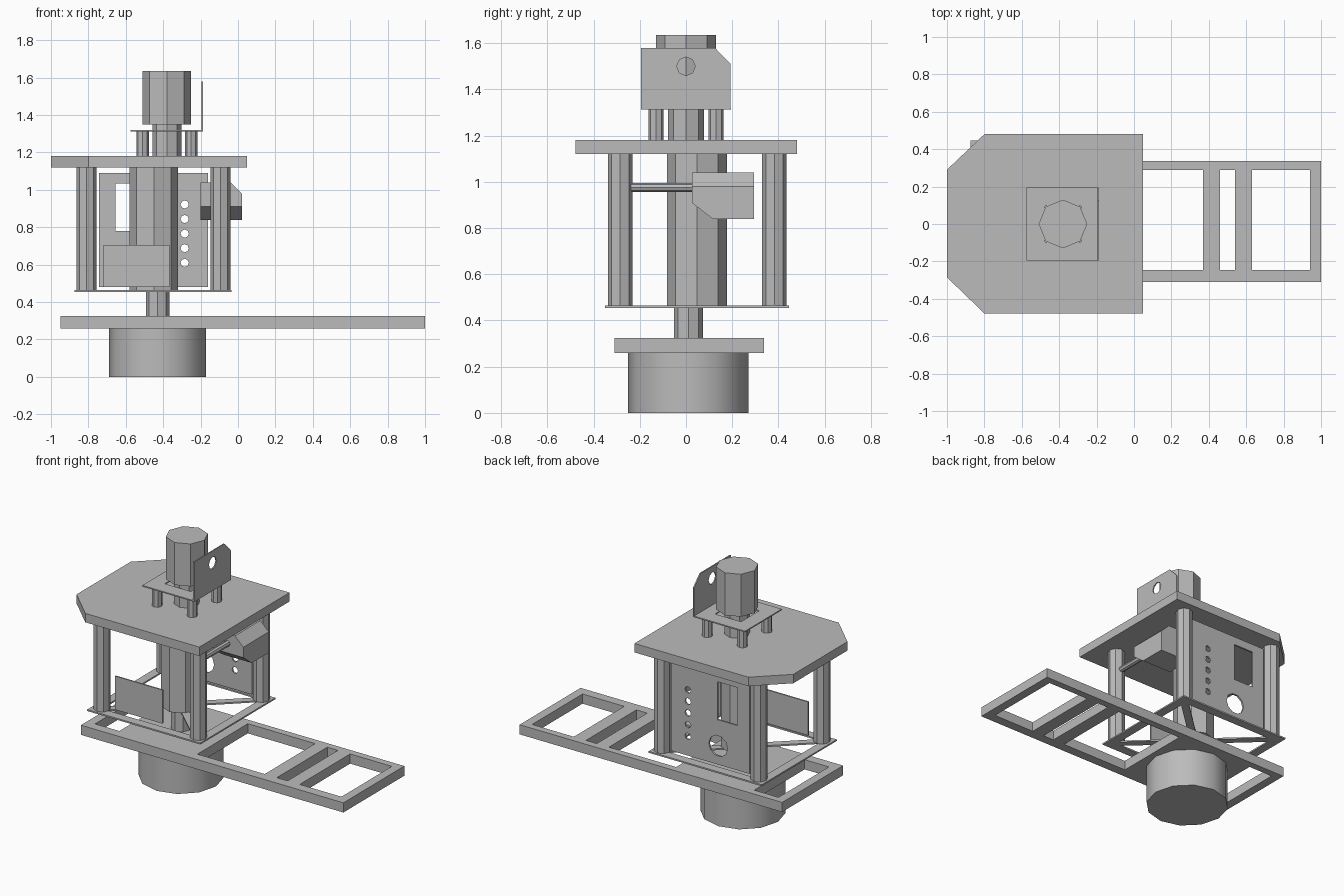
import bpy, bmesh
from math import cos, sin, tau, radians
from mathutils import Matrix, Vector

cube = bpy.data.objects.get("Cube")
if cube:
    bpy.data.objects.remove(cube, do_unlink=True)

grey = bpy.data.materials.new("plain_grey")
grey.use_nodes = True
grey.diffuse_color = (0.5, 0.5, 0.5, 1)
for node in grey.node_tree.nodes:
    if node.type == 'BSDF_PRINCIPLED':
        node.inputs["Base Color"].default_value = (0.5, 0.5, 0.5, 1)

# Orientation of a flat profile by the axis it is extruded along
AXES = {
    'X': Matrix(((0, 0, 1, 0), (1, 0, 0, 0), (0, 1, 0, 0), (0, 0, 0, 1))),
    'Y': Matrix(((1, 0, 0, 0), (0, 0, -1, 0), (0, 1, 0, 0), (0, 0, 0, 1))),
    'Z': Matrix.Identity(4),
}


def rect(a0, a1, b0, b1):
    return [(a0, b0), (a1, b0), (a1, b1), (a0, b1)]


def ring(a, b, r, sides=8):
    return [(a + r * cos(tau * i / sides), b + r * sin(tau * i / sides)) for i in range(sides)]


def plate(name, axis, low, high, outline, holes=()):
    """Extrude an outline with holes between two positions on an axis."""
    curve = bpy.data.curves.new(name, 'CURVE')
    curve.dimensions = '2D'
    curve.fill_mode = 'BOTH'
    curve.extrude = (high - low) / 2
    for loop in [outline, *holes]:
        spline = curve.splines.new('POLY')
        spline.points.add(len(loop) - 1)
        for point, (a, b) in zip(spline.points, loop):
            point.co = (a, b, 0, 1)
        spline.use_cyclic_u = True
    temp = bpy.data.objects.new(name + "_profile", curve)
    bpy.context.collection.objects.link(temp)
    bpy.context.view_layer.update()
    graph = bpy.context.evaluated_depsgraph_get()
    mesh = bpy.data.meshes.new_from_object(temp.evaluated_get(graph))
    bpy.data.objects.remove(temp, do_unlink=True)
    bpy.data.curves.remove(curve)
    mesh.transform(AXES[axis])
    mid = Vector([(low + high) / 2 if k == axis else 0 for k in 'XYZ'])
    mesh.transform(Matrix.Translation(mid))
    bm = bmesh.new()
    bm.from_mesh(mesh)
    bmesh.ops.remove_doubles(bm, verts=bm.verts, dist=1e-5)
    bmesh.ops.recalc_face_normals(bm, faces=bm.faces)
    for face in bm.faces:
        face.smooth = False
    bm.to_mesh(mesh)
    bm.free()
    mesh.materials.clear()
    mesh.materials.append(grey)
    obj = bpy.data.objects.new(name, mesh)
    bpy.context.collection.objects.link(obj)
    return obj


def cylinder(name, x, y, z0, z1, r, sides=8):
    bpy.ops.mesh.primitive_cylinder_add(vertices=sides, radius=r, depth=z1 - z0,
                                        location=(x, y, (z0 + z1) / 2))
    obj = bpy.context.object
    obj.name = name
    obj.data.materials.append(grey)
    return obj


# Round base
cylinder("base_drum", -0.43, 0.01, 0, 0.26, 0.26, 12)
bpy.ops.object.shade_smooth_by_angle(angle=radians(35))

# Long base frame with openings
openings = [(-0.89, -0.71), (-0.13, 0.37), (0.46, 0.54), (0.63, 0.94)]
plate("base_frame", 'Z', 0.26, 0.325, rect(-0.95, 1, -0.31, 0.337),
      [rect(a, b, -0.245, 0.29) for a, b in openings])

# Central shafts and column
cylinder("lower_shaft", -0.43, 0.01, 0.325, 0.46, 0.063)
cylinder("main_column", -0.45, 0.047, 0.46, 1.12, 0.13)
cylinder("upper_shaft", -0.38, 0, 1.18, 1.35, 0.078)
cylinder("motor", -0.38, 0, 1.35, 1.635, 0.13)

# Thin lower deck: border plus diagonal spokes, cut as four triangles
centre = Vector((-0.455, 0.048))
corners = [Vector(c) for c in rect(-0.815, -0.095, -0.29, 0.386)]
triangles = []
for i, a in enumerate(corners):
    b = corners[(i + 1) % 4]
    along = (b - a).normalized() * 0.035
    out = ((a + b) / 2 - centre).normalized() * 0.035
    triangles.append([tuple(a + along), tuple(b - along), tuple(centre + out)])
plate("lower_deck", 'Z', 0.455, 0.465, rect(-0.875, -0.035, -0.35, 0.446), triangles)

# Corner posts and the top deck
for x in (-0.81, -0.094):
    for y in (-0.285, 0.383):
        cylinder("corner_post", x, y, 0.465, 1.12, 0.053)
plate("top_deck", 'Z', 1.12, 1.18,
      [(-0.8, -0.478), (0.047, -0.478), (0.047, 0.48), (-0.8, 0.48), (-1, 0.29), (-1, -0.285)])

# Motor mount with standoffs and upright bracket
for x in (-0.51, -0.25):
    for y in (-0.13, 0.13):
        cylinder("standoff", x, y, 1.18, 1.312, 0.033)
plate("motor_mount", 'Z', 1.312, 1.32, rect(-0.575, -0.19, -0.195, 0.195),
      [rect(-0.477, -0.283, -0.097, 0.097)])
plate("motor_bracket", 'X', -0.196, -0.188,
      [(-0.195, 1.312), (0.193, 1.312), (0.193, 1.51), (0.125, 1.58), (-0.195, 1.58)],
      [ring(0, 1.5, 0.04)])

# Rear panel with window, round port and a row of small holes
small = [ring(-0.285, 0.61 + 0.078 * i, 0.022) for i in range(5)]
plate("rear_panel", 'Y', 0.375, 0.387, rect(-0.743, -0.16, 0.48, 1.09),
      [rect(-0.655, -0.505, 0.78, 1.035), ring(-0.51, 0.605, 0.07, 10), *small])

# Small front panel
plate("front_panel", 'Y', -0.28, -0.27, rect(-0.718, -0.365, 0.48, 0.705))

# Side box with a bevelled top edge and a sloping underside
box = plate("side_box", 'Y', 0.025, 0.295,
            [(-0.2, 0.84), (0.022, 0.84), (0.022, 0.98), (-0.04, 1.04), (-0.2, 1.04)])
bm = bmesh.new()
bm.from_mesh(box.data)
cut = bmesh.ops.bisect_plane(bm, geom=bm.verts[:] + bm.edges[:] + bm.faces[:],
                             plane_co=(0, 0.025, 0.91), plane_no=(0, -0.07, -0.09),
                             clear_outer=True)
bmesh.ops.holes_fill(bm, edges=[e for e in bm.edges if e.is_boundary])
bmesh.ops.recalc_face_normals(bm, faces=bm.faces)
bm.to_mesh(box.data)
bm.free()

# Rod joining the box to the front post
plate("side_rod", 'Y', -0.24, 0.03, ring(-0.095, 0.975, 0.019))
